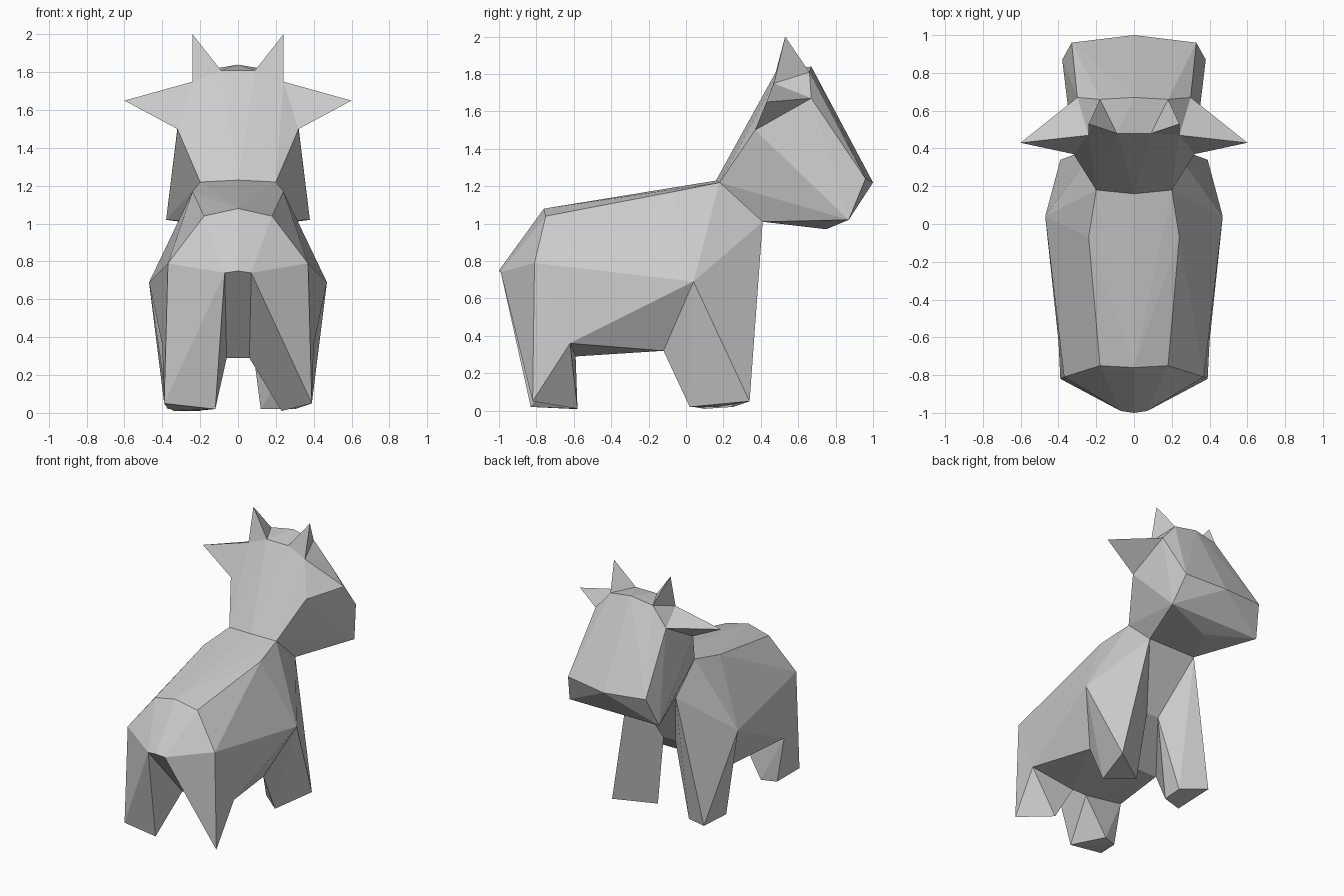
import bpy
import bmesh
from mathutils import Vector

default_cube = bpy.data.objects.get("Cube")
if default_cube:
    bpy.data.objects.remove(default_cube, do_unlink=True)

# Single plain colour
hide_grey = bpy.data.materials.new("hide_grey")
hide_grey.use_nodes = True
colour = (0.6, 0.6, 0.6, 1)
hide_grey.diffuse_color = colour
hide_grey.node_tree.nodes["Principled BSDF"].inputs["Base Color"].default_value = colour


def flip(points):
    return [Vector((-p[0], p[1], p[2])) for p in points]


def both_sides(points):
    return [Vector(p) for p in points] + flip(points)


def faceted_part(name, points):
    """Flat-shaded solid wrapped tightly around a few corner points."""
    bm = bmesh.new()
    for p in points:
        bm.verts.new(p)
    bmesh.ops.remove_doubles(bm, verts=bm.verts[:], dist=0.001)
    bmesh.ops.convex_hull(bm, input=bm.verts[:])
    loose = [v for v in bm.verts if not v.link_faces]
    bmesh.ops.delete(bm, geom=loose, context="VERTS")
    bmesh.ops.recalc_face_normals(bm, faces=bm.faces[:])
    mesh = bpy.data.meshes.new(name)
    bm.to_mesh(mesh)
    bm.free()
    mesh.materials.append(hide_grey)
    part = bpy.data.objects.new(name, mesh)
    bpy.context.collection.objects.link(part)
    return part


# Shared corner points on the +x half of the body
tail_centre = (0, -1, 0.75)
tail_side = (0.07, -0.99, 0.74)
haunch = (0.37, -0.81, 0.79)
rump_centre = (0, -0.76, 1.08)
rump_side = (0.18, -0.75, 1.04)
back_side = (0.24, -0.07, 1.17)
shoulder = (0.47, 0.04, 0.69)
withers_centre = (0, 0.16, 1.23)
withers_side = (0.2, 0.18, 1.22)
chest = (0.2, 0.41, 1.01)
brisket = (0.05, 0.2, 0.56)
flank = (0.4, -0.62, 0.36)
groin = (0.06, -0.59, 0.29)
belly_front = (0.3, -0.12, 0.32)

# Torso
faceted_part("torso", both_sides([
    tail_centre, tail_side, haunch, rump_centre, rump_side, back_side,
    shoulder, withers_centre, withers_side, chest, brisket, flank,
    groin, belly_front]))

# Hind legs: one narrows to an edge, the other has a broad hoof
hind_top = [haunch, tail_side, flank, groin]
hoof_heel = (0.39, -0.82, 0.05)
hoof_toe = (0.23, -0.58, 0.01)
hoof_inner = (0.12, -0.83, 0.02)
hoof_outer = (0.34, -0.62, 0.01)
faceted_part("hind_leg_left", hind_top + [hoof_heel, hoof_toe])
faceted_part("hind_leg_right", flip(
    hind_top + [hoof_heel, hoof_toe, hoof_inner, hoof_outer]))

# Front legs, each ending in a slightly different hoof
front_top = [shoulder, chest, belly_front, brisket]
front_toe = (0.39, 0.34, 0.05)
front_heel = (0.3, 0.02, 0.02)
faceted_part("front_leg_left", front_top + [
    front_toe, front_heel, (0.12, 0.17, 0.02)])
faceted_part("front_leg_right", flip(front_top + [
    front_toe, (0.37, 0.04, 0.02), (0.2, 0.1, 0.01), (0.2, 0.25, 0.02)]))

# Head, from the nape down to the muzzle
cheek = (0.32, 0.37, 1.5)
temple = (0.24, 0.47, 1.75)
crown_back = (0.09, 0.48, 1.81)
crown_front = (0.18, 0.66, 1.81)
crown_centre = (0, 0.67, 1.84)
brow = (0.3, 0.67, 1.67)
nose_side = (0.33, 0.96, 1.24)
nose_centre = (0, 1, 1.22)
jaw = (0.38, 0.87, 1.02)
chin = (0, 0.75, 0.97)
faceted_part("head", both_sides([
    withers_centre, withers_side, chest, cheek, temple, crown_back,
    crown_front, crown_centre, brow, nose_side, nose_centre, jaw, chin]))

# Ears and horns, mirrored across the head
ear = [cheek, temple, brow, (0.6, 0.43, 1.65)]
horn = [temple, crown_back, crown_front, (0.24, 0.53, 2)]
for part_name, corners in (("ear", ear), ("horn", horn)):
    faceted_part(part_name + "_left", corners)
    faceted_part(part_name + "_right", flip(corners))
